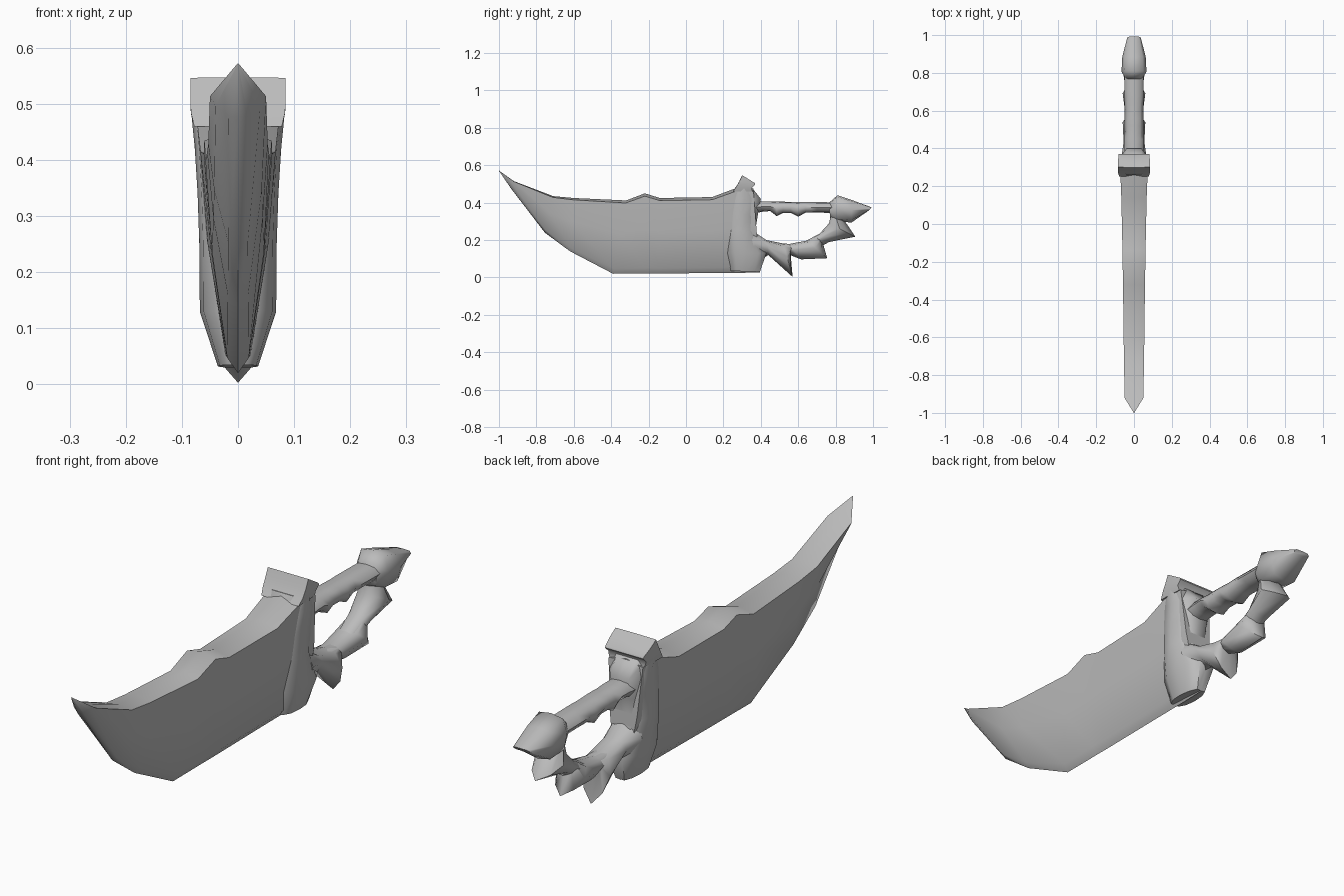
import bpy, bmesh, math

cube = bpy.data.objects.get("Cube")
if cube:
    bpy.data.objects.remove(cube, do_unlink=True)

steel = bpy.data.materials.new("plain grey")
steel.use_nodes = True
GREY = (0.5, 0.5, 0.5, 1)
steel.diffuse_color = GREY
steel.node_tree.nodes["Principled BSDF"].inputs["Base Color"].default_value = GREY


def loft(name, stations, profile, angle=60):
    """Skin sections. Station: (y, z) of upper point, (y, z) of lower point, half width.
    Profile: (fraction from upper to lower, fraction of half width), mirrored in x."""
    bm = bmesh.new()
    loop = [(t, s) for t, s in profile] + [(t, -s) for t, s in profile[-2:0:-1]]
    rings = []
    for ya, za, yb, zb, w in stations:
        rings.append([bm.verts.new((s * w, ya + (yb - ya) * t, za + (zb - za) * t))
                      for t, s in loop])
    n = len(loop)
    for a, b in zip(rings, rings[1:]):
        for i in range(n):
            j = (i + 1) % n
            bm.faces.new((a[i], a[j], b[j], b[i]))
    bm.faces.new(rings[0][::-1])
    bm.faces.new(rings[-1])
    bmesh.ops.remove_doubles(bm, verts=bm.verts, dist=0.0005)
    bmesh.ops.recalc_face_normals(bm, faces=bm.faces)
    mesh = bpy.data.meshes.new(name)
    bm.to_mesh(mesh)
    bm.free()
    obj = bpy.data.objects.new(name, mesh)
    bpy.context.collection.objects.link(obj)
    mesh.materials.append(steel)
    bpy.ops.object.select_all(action="DESELECT")
    obj.select_set(True)
    bpy.context.view_layer.objects.active = obj
    bpy.ops.object.shade_smooth_by_angle(angle=math.radians(angle))
    return obj


# Blade: low ridge on the spine, sides tapering to a thin edge
blade_section = [(0, 0), (0.035, 1), (0.45, 0.8), (0.93, 0.33), (1, 0)]
loft("blade", [
    (-1.0, 0.572, -1.0, 0.57, 0.001),
    (-0.92, 0.515, -0.935, 0.475, 0.05),
    (-0.71, 0.435, -0.755, 0.24, 0.053),
    (-0.60, 0.425, -0.62, 0.14, 0.055),
    (-0.32, 0.412, -0.39, 0.02, 0.058),
    (-0.22, 0.45, -0.22, 0.021, 0.06),
    (-0.14, 0.425, -0.14, 0.021, 0.061),
    (0.14, 0.43, 0.14, 0.024, 0.067),
    (0.26, 0.475, 0.30, 0.025, 0.072),
    (0.36, 0.475, 0.395, 0.027, 0.072),
], blade_section)

# Guard: rounded pillar at the heel, flaring to a horn on top
pillar_section = [(0, 0), (0, 0.5), (0.2, 0.9), (0.5, 1), (0.8, 0.85), (1, 0.5), (1, 0)]
loft("guard_pillar", [
    (0.24, 0.035, 0.395, 0.03, 0.036),
    (0.22, 0.13, 0.43, 0.13, 0.068),
    (0.22, 0.25, 0.37, 0.25, 0.069),
    (0.22, 0.34, 0.385, 0.34, 0.072),
    (0.23, 0.42, 0.40, 0.42, 0.077),
    (0.265, 0.485, 0.355, 0.478, 0.083),
], pillar_section)
horn_section = [(0, 0), (0.01, 1), (0.5, 1), (1, 0.95), (1, 0)]
loft("guard_horn", [
    (0.25, 0.46, 0.355, 0.46, 0.078),
    (0.268, 0.485, 0.352, 0.48, 0.084),
    (0.285, 0.515, 0.37, 0.498, 0.085),
    (0.30, 0.547, 0.368, 0.505, 0.085),
], horn_section)

# Grip with finger grooves underneath
grip_section = [(0, 0), (0.08, 0.7), (0.5, 1), (0.92, 0.7), (1, 0)]
grooves = [(0.36, 0.34), (0.41, 0.352), (0.45, 0.355), (0.485, 0.328), (0.52, 0.345),
           (0.56, 0.345), (0.60, 0.325), (0.64, 0.347), (0.70, 0.347), (0.79, 0.345)]
loft("grip", [(y, 0.407 - 0.012 * (y - 0.36), y, z, 0.05) for y, z in grooves], grip_section)

# Pommel: flared cup narrowing to a blunt end
pommel_section = [(0, 0), (0.06, 0.75), (0.45, 1), (0.9, 0.8), (1, 0)]
loft("pommel", [
    (0.765, 0.40, 0.77, 0.32, 0.045),
    (0.81, 0.44, 0.805, 0.30, 0.066),
    (0.885, 0.415, 0.885, 0.294, 0.062),
    (0.992, 0.375, 0.98, 0.36, 0.036),
], pommel_section)

# Knuckle guard: three overlapping spiked scales (inner point, outer point)
scale_section = [(0, 0), (0.08, 0.7), (0.4, 1), (0.75, 0.65), (1, 0)]
scales = {
    "lower": [(0.34, 0.26, 0.38, 0.08, 0.066), (0.43, 0.20, 0.44, 0.12, 0.055),
              (0.52, 0.182, 0.57, 0.003, 0.06), (0.57, 0.178, 0.555, 0.12, 0.04)],
    "middle": [(0.50, 0.182, 0.53, 0.13, 0.035), (0.55, 0.179, 0.615, 0.097, 0.045),
               (0.65, 0.198, 0.755, 0.103, 0.06), (0.71, 0.23, 0.73, 0.19, 0.04)],
    "upper": [(0.63, 0.19, 0.67, 0.14, 0.035), (0.715, 0.235, 0.766, 0.19, 0.048),
              (0.765, 0.29, 0.905, 0.218, 0.06), (0.775, 0.34, 0.83, 0.33, 0.045)],
}
for place, stations in scales.items():
    loft("knuckle_scale_" + place, stations, scale_section)
